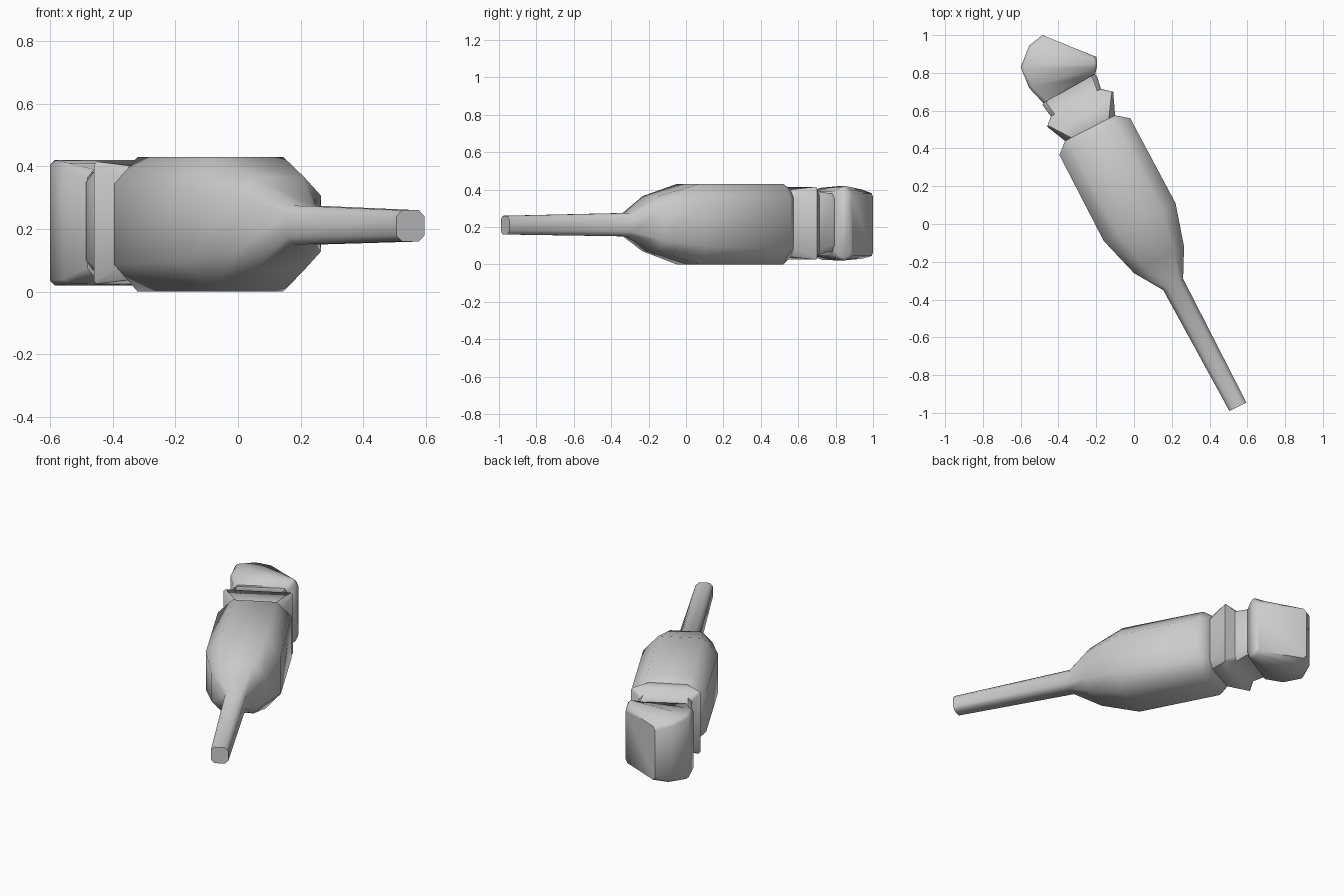
import bpy, bmesh, math
from mathutils import Vector


def section(left, right, z0, z1, fw, fz):
    """Chamfered rectangle spanning two outline points (top view) and a height range."""
    l, r = Vector((*left, 0)), Vector((*right, 0))
    c, h = (l + r) / 2, (r - l) / 2
    zc, zh = (z0 + z1) / 2, (z1 - z0) / 2
    corners = [(1, -fz), (1, fz), (fw, 1), (-fw, 1), (-1, fz), (-1, -fz), (-fw, -1), (fw, -1)]
    return [c + h * u + Vector((0, 0, zc + zh * v)) for u, v in corners]


def loft(name, sections, angle=50):
    """Skin a row of sections and cap both ends."""
    bm = bmesh.new()
    rings = [[bm.verts.new(p) for p in section(*s)] for s in sections]
    for a, b in zip(rings, rings[1:]):
        for i in range(8):
            j = (i + 1) % 8
            bm.faces.new((a[i], a[j], b[j], b[i]))
    bm.faces.new(rings[0])
    bm.faces.new(rings[-1])
    bmesh.ops.recalc_face_normals(bm, faces=bm.faces)
    me = bpy.data.meshes.new(name)
    bm.to_mesh(me)
    bm.free()
    ob = bpy.data.objects.new(name, me)
    bpy.context.collection.objects.link(ob)
    me.shade_smooth()
    me.set_sharp_from_angle(angle=math.radians(angle))
    return ob


# slim rod flaring into the main body
loft("rod_and_body", [
    ((0.505, -0.99), (0.595, -0.945), 0.16, 0.26, 0.6, 0.6),
    ((0.155, -0.35), (0.26, -0.29), 0.15, 0.275, 0.6, 0.6),
    ((0.0, -0.26), (0.265, -0.12), 0.07, 0.365, 0.6, 0.6),
    ((-0.16, -0.09), (0.22, 0.11), 0.0, 0.43, 0.6, 0.55),
    ((-0.395, 0.365), (-0.02, 0.56), 0.0, 0.43, 0.6, 0.6),
    ((-0.365, 0.44), (-0.10, 0.575), 0.04, 0.40, 0.75, 0.75),
])

# stepped collar behind the head
loft("collar", [
    ((-0.365, 0.44), (-0.10, 0.575), 0.04, 0.40, 0.75, 0.75),
    ((-0.46, 0.515), (-0.11, 0.70), 0.025, 0.415, 0.95, 0.95),
    ((-0.44, 0.57), (-0.175, 0.715), 0.05, 0.39, 0.85, 0.85),
    ((-0.485, 0.63), (-0.195, 0.78), 0.07, 0.38, 0.85, 0.8),
    ((-0.47, 0.66), (-0.215, 0.80), 0.07, 0.38, 0.85, 0.8),
])

# fan-shaped head, swept round its narrow right edge
loft("head", [
    ((-0.48, 0.64), (-0.205, 0.795), 0.05, 0.39, 0.85, 0.85),
    ((-0.555, 0.72), (-0.197, 0.83), 0.025, 0.41, 0.9, 0.92),
    ((-0.60, 0.83), (-0.195, 0.85), 0.02, 0.42, 0.92, 0.92),
    ((-0.555, 0.945), (-0.197, 0.87), 0.03, 0.40, 0.9, 0.9),
    ((-0.485, 1.0), (-0.20, 0.885), 0.045, 0.38, 0.88, 0.88),
])
